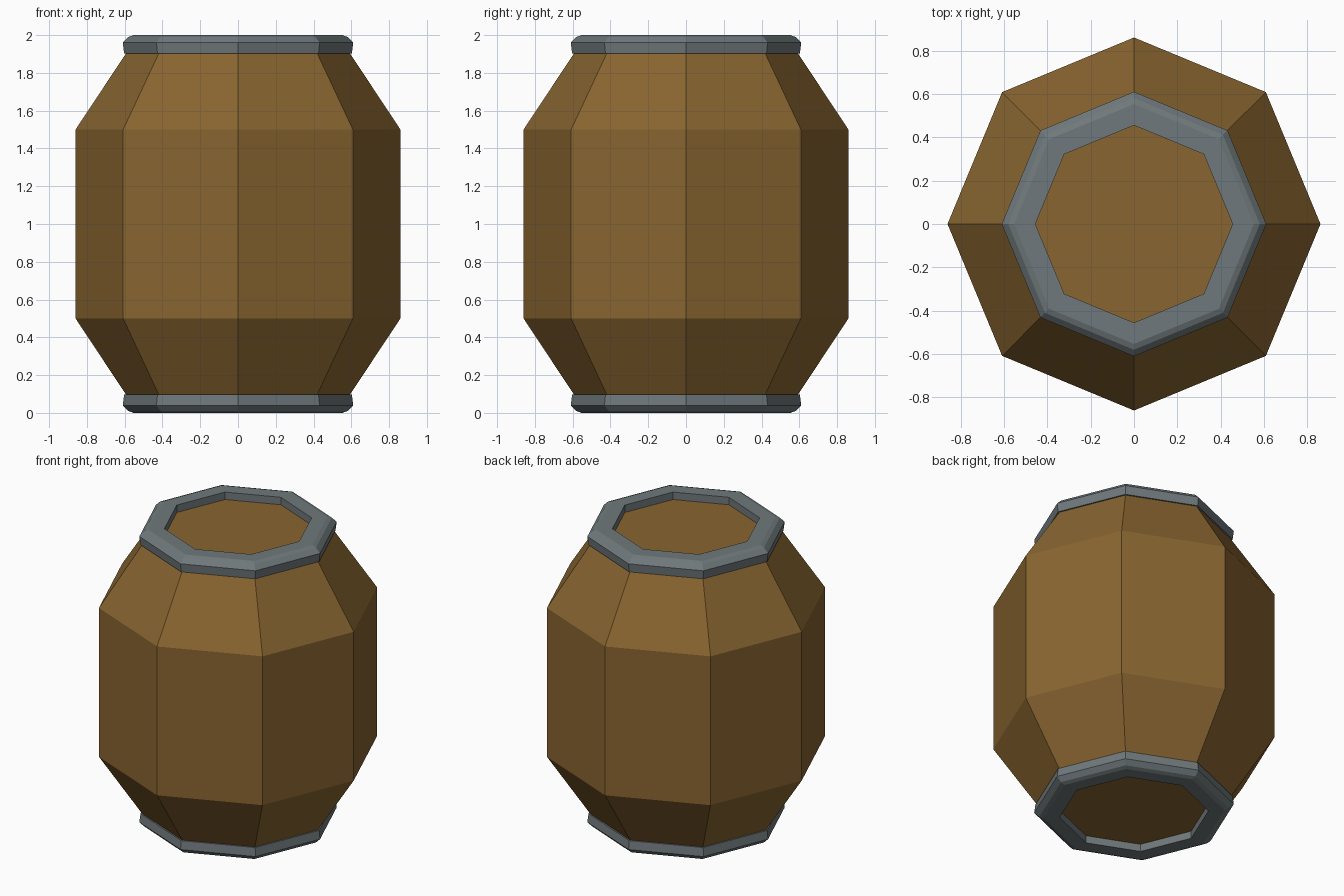
import bpy, bmesh
from math import cos, sin, pi

if "Cube" in bpy.data.objects:
    bpy.data.objects.remove(bpy.data.objects["Cube"])

SIDES = 8


def material(name, color):
    m = bpy.data.materials.new(name)
    m.diffuse_color = (*color, 1)
    m.use_nodes = True
    m.node_tree.nodes["Principled BSDF"].inputs["Base Color"].default_value = m.diffuse_color
    return m


def lathe(name, profile, mat, closed=False):
    """Revolve (radius, z) points into an octagonal solid; closed makes a hoop."""
    bm = bmesh.new()
    rings = [[bm.verts.new((r * cos(2 * pi * i / SIDES), r * sin(2 * pi * i / SIDES), z))
              for i in range(SIDES)] for r, z in profile]
    pairs = list(zip(rings, rings[1:]))
    if closed:
        pairs.append((rings[-1], rings[0]))
    else:
        bm.faces.new(rings[0])
        bm.faces.new(rings[-1])
    for a, b in pairs:
        for i in range(SIDES):
            j = (i + 1) % SIDES
            bm.faces.new((a[i], a[j], b[j], b[i]))
    bmesh.ops.recalc_face_normals(bm, faces=bm.faces)
    mesh = bpy.data.meshes.new(name)
    bm.to_mesh(mesh)
    bm.free()
    mesh.materials.append(mat)
    obj = bpy.data.objects.new(name, mesh)
    bpy.context.collection.objects.link(obj)
    return obj


wood = material("wood", (0.25, 0.13, 0.03))
metal = material("metal", (0.16, 0.19, 0.2))

# Wooden body, its end caps recessed inside the rims
lathe("barrel_body", [(0.56, 0.05), (0.595, 0.1), (0.86, 0.5),
                      (0.86, 1.5), (0.595, 1.9), (0.56, 1.95)], wood)

# Metal rims with a rounded outer edge, mirrored top and bottom
rim = [(0.455, 1.94), (0.455, 2.0), (0.553, 2.0), (0.58, 1.99),
       (0.61, 1.96), (0.603, 1.903), (0.55, 1.903)]
lathe("top_rim", rim, metal, closed=True)
lathe("bottom_rim", [(r, 2 - z) for r, z in rim], metal, closed=True)
